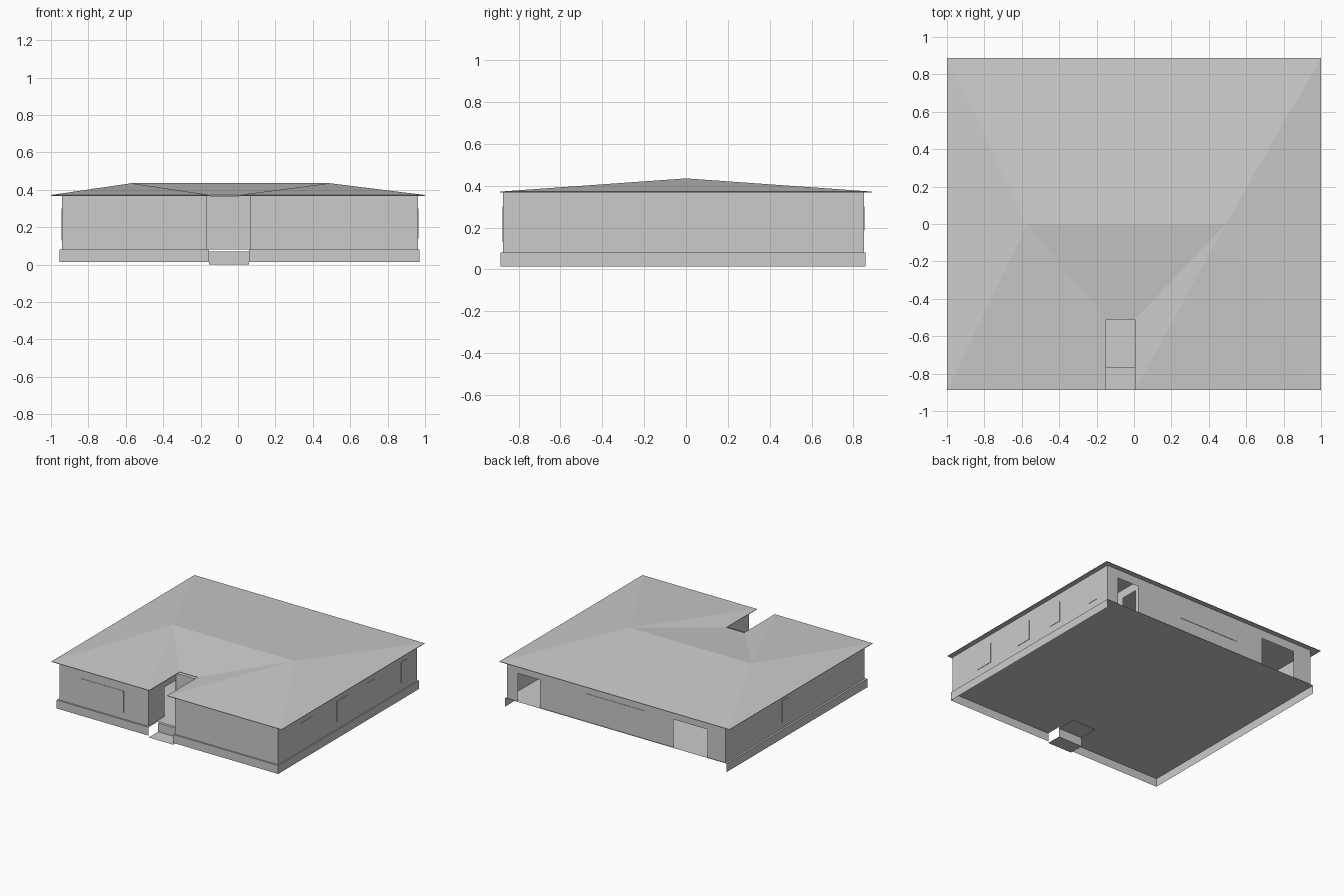
import bpy
from mathutils import Vector

cube = bpy.data.objects.get("Cube")
if cube:
    bpy.data.objects.remove(cube)

plaster = bpy.data.materials.new("light_grey")
plaster.use_nodes = True
GREY = (0.6, 0.6, 0.6, 1)
plaster.diffuse_color = GREY
plaster.node_tree.nodes["Principled BSDF"].inputs["Base Color"].default_value = GREY


def make(name, verts, faces):
    mesh = bpy.data.meshes.new(name)
    mesh.from_pydata([tuple(v) for v in verts], [], faces)
    mesh.materials.append(plaster)
    mesh.update()
    obj = bpy.data.objects.new(name, mesh)
    bpy.context.collection.objects.link(obj)
    return obj


def sheet(name, quads):
    """Several separate quads in one object."""
    verts = [v for q in quads for v in q]
    return make(name, verts, [tuple(range(i, i + 4)) for i in range(0, len(verts), 4)])


def flat(x0, x1, y0, y1, z):
    return [(x0, y0, z), (x1, y0, z), (x1, y1, z), (x0, y1, z)]


def upright(a, b, z0, z1):
    return [(*a, z0), (*b, z0), (*b, z1), (*a, z1)]


def wall(name, a, b, openings=()):
    """Thin wall from a to b; openings are (start, end, head height) along its length."""
    a, b = Vector(a), Vector(b)
    step = (b - a).normalized()
    quads, at = [], 0
    for start, end, head in openings:
        quads.append(upright(a + step * at, a + step * start, FLOOR, EAVE))
        quads.append(upright(a + step * start, a + step * end, head, EAVE))
        at = end
    quads.append(upright(a + step * at, b, FLOOR, EAVE))
    return sheet(name, quads)


def window(name, a, b, z0, z1):
    """Thin plate on a wall; a to b runs with the outside on the right hand."""
    a, b = Vector(a), Vector(b)
    d = (b - a).normalized()
    out = Vector((d.y, -d.x)) * 0.003
    ring = [(*p, z) for z in (z0, z1) for p in (a, b, b + out, a + out)]
    return make(name, ring, [(0, 1, 2, 3), (7, 6, 5, 4), (3, 2, 6, 7),
                             (1, 5, 6, 2), (0, 3, 7, 4), (0, 4, 5, 1)])


FLOOR, EAVE, HEAD = 0.08, 0.368, 0.30
L, R, F, B = -0.94, 0.962, -0.875, 0.85          # wall lines
PL, PR, PF, PB = -0.955, 0.97, -0.887, 0.859     # base lines
DL, DR, DB = -0.167, 0.064, -0.53                # porch recess
SL, SR, SB = -0.155, 0.058, -0.77                # entrance step

# Floor with the step cut out of its front edge
sheet("floor", [flat(PL, PR, SB, PB, FLOOR), flat(PL, SL, PF, SB, FLOOR),
                flat(SR, PR, PF, SB, FLOOR)])

# Base skirt on the front and both sides
sheet("base_skirt", [
    upright((PL, PF), (SL, PF), 0.014, FLOOR),
    upright((SR, PF), (PR, PF), 0.014, FLOOR),
    upright((PR, PF), (PR, PB), 0.014, FLOOR),
    upright((PL, PB), (PL, PF), 0.014, FLOOR)])

# Entrance step
sheet("entrance_step", [
    flat(SL, SR, PF, SB, 0),
    upright((SL, SB), (SR, SB), 0, 0.07),
    flat(SL, SR, SB, -0.61, 0.07)])

# Outer walls
wall("front_wall_right", (L, F), (DL, F))
wall("front_wall_left", (DR, F), (R, F))
wall("left_wall", (R, F), (R, B))
wall("right_wall", (L, B), (L, F))
wall("back_wall", (R, B), (L, B),
     [(R - 0.865, R - 0.675, HEAD), (R + 0.485, R + 0.78, HEAD)])

# Porch recess with a doorway in its side
wall("porch_side_door_wall", (DL, F), (DL, DB), [(0.2, 0.335, 0.31)])
wall("porch_back_wall", (DL, DB), (DR, DB))
wall("porch_side_wall", (DR, DB), (DR, F))

# Inner partition behind the back doorway
wall("partition", (0.65, B), (0.65, 0.4), [(0.06, 0.2, HEAD)])

# Windows
window("front_window", (-0.75, F), (-0.38, F), 0.13, HEAD)
window("back_window", (0.275, B), (-0.245, B), 0.185, HEAD)
window("right_window", (L, 0.15), (L, 0.075), 0.13, HEAD)
for i, (y0, y1) in enumerate([(-0.6, -0.45), (-0.15, -0.02), (0.22, 0.32), (0.65, 0.73)]):
    window(f"left_window_{i + 1}", (R, y0), (R, y1), 0.14, HEAD)

# Hipped roof with a notch over the porch
NL, NR, NB, ED, RIDGE = -0.15, 0.005, -0.51, 0.888, 0.435
outline = [(-1, -ED), (NL, -ED), (NL, NB), (NR, NB), (NR, -ED), (1, -ED), (1, ED), (-1, ED)]
n = len(outline)
roof = [(*p, EAVE) for p in outline] + [(*p, EAVE + 0.004) for p in outline]
roof += [(-0.57, 0, RIDGE), (0.49, 0, RIDGE)]
A, C = 2 * n, 2 * n + 1
tops = [(0, 1, A), (1, 2, A), (3, 4, C), (4, 5, C), (5, 6, C), (7, 0, A)]
faces = [(i + n, j + n, k) for i, j, k in tops]
faces += [(2 + n, 3 + n, C, A), (6 + n, 7 + n, A, C)]
faces += [(i, (i + 1) % n, (i + 1) % n + n, i + n) for i in range(n)]
faces.append(tuple(reversed(range(n))))
make("roof", roof, faces)
